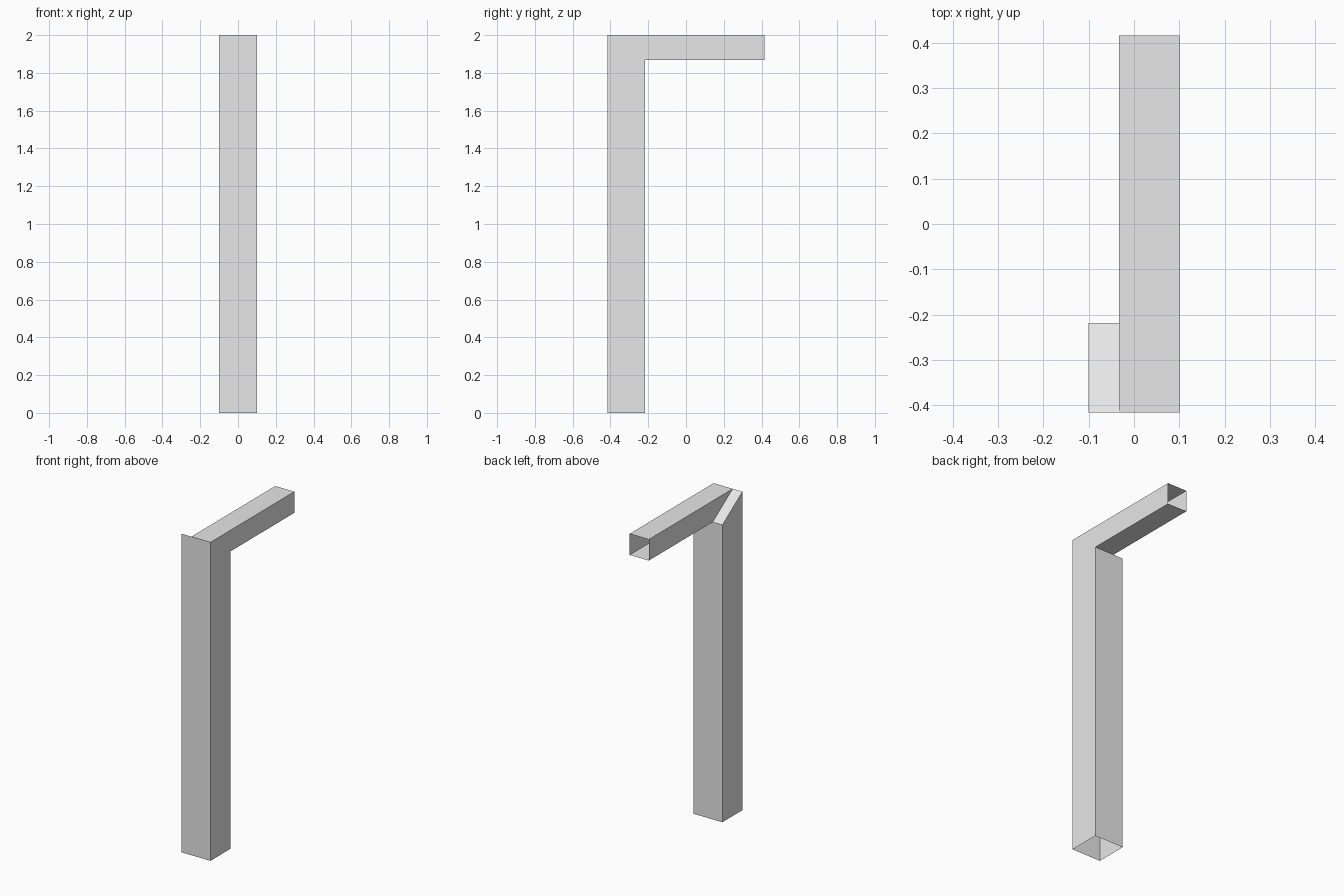
import bpy
import bmesh

cube = bpy.data.objects.get("Cube")
if cube:
    bpy.data.objects.remove(cube, do_unlink=True)

grey = bpy.data.materials.new("light_grey")
grey.use_nodes = True
grey.diffuse_color = (0.8, 0.8, 0.8, 1)
grey.node_tree.nodes["Principled BSDF"].inputs["Base Color"].default_value = (0.8, 0.8, 0.8, 1)

LEFT, RIGHT, BEAM_RIGHT = 0.1, -0.1, -0.033
FRONT, BACK, BEAM_END = -0.416, -0.218, 0.416
TOP, UNDER = 2.0, 1.867


def add_mesh(name, bm):
    mesh = bpy.data.meshes.new(name)
    bm.to_mesh(mesh)
    bm.free()
    mesh.materials.append(grey)
    obj = bpy.data.objects.new(name, mesh)
    bpy.context.collection.objects.link(obj)
    return obj


def open_tube(name, ring_a, ring_b):
    """Four thin walls joining two rectangular rings, ends left open."""
    bm = bmesh.new()
    a = [bm.verts.new(p) for p in ring_a]
    b = [bm.verts.new(p) for p in ring_b]
    for i in range(4):
        j = (i + 1) % 4
        bm.faces.new((a[i], a[j], b[j], b[i]))
    return add_mesh(name, bm)


# Upright post, its top cut along the mitre
corners = [(RIGHT, FRONT), (LEFT, FRONT), (LEFT, BACK), (RIGHT, BACK)]
open_tube("post",
          [(x, y, 0) for x, y in corners],
          [(x, y, TOP if y == FRONT else UNDER) for x, y in corners])

# Horizontal beam, its near end cut along the same mitre
corners = [(BEAM_RIGHT, TOP), (LEFT, TOP), (LEFT, UNDER), (BEAM_RIGHT, UNDER)]
open_tube("beam",
          [(x, FRONT if z == TOP else BACK, z) for x, z in corners],
          [(x, BEAM_END, z) for x, z in corners])

# Sloping strip closing the part of the post beside the narrower beam
bm = bmesh.new()
bm.faces.new([bm.verts.new(p) for p in (
    (RIGHT, FRONT, TOP), (BEAM_RIGHT, FRONT, TOP),
    (BEAM_RIGHT, BACK, UNDER), (RIGHT, BACK, UNDER))])
add_mesh("mitre_strip", bm)
